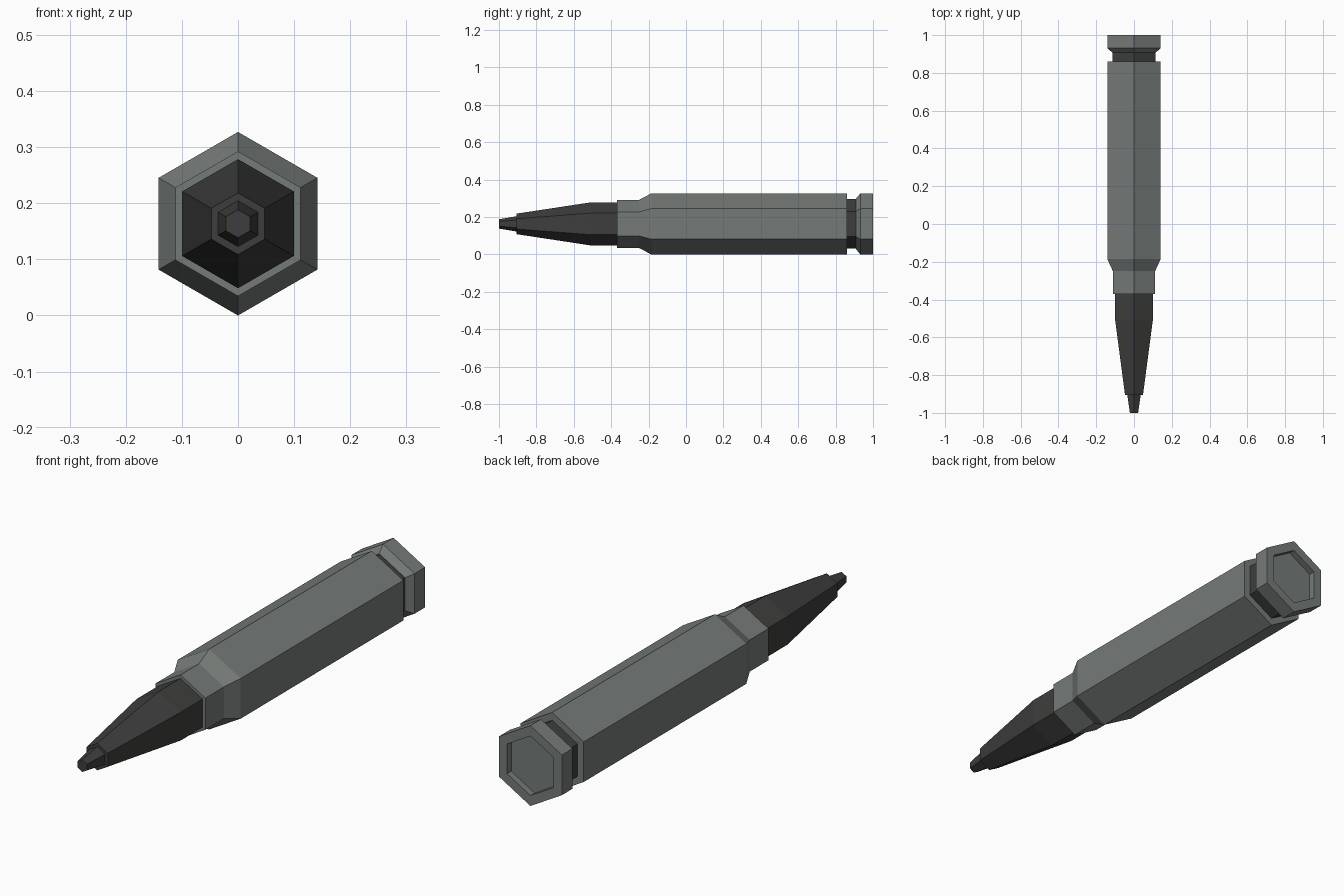
import bpy, bmesh, math

if "Cube" in bpy.data.objects:
    bpy.data.objects.remove(bpy.data.objects["Cube"])

R = 0.1635   # hexagon corner radius, also the height of the axis


def material(name, rgb):
    m = bpy.data.materials.new(name)
    m.diffuse_color = (*rgb, 1.0)
    m.use_nodes = True
    m.node_tree.nodes["Principled BSDF"].inputs["Base Color"].default_value = m.diffuse_color
    return m


steel = material("grey steel", (0.178, 0.198, 0.188))
dark = material("dark metal", (0.048, 0.048, 0.047))


def hex_lathe(name, profile, mat):
    """Six-sided solid along y from (y, corner radius) pairs, capped at both ends."""
    bm = bmesh.new()
    rings = []
    for y, r in profile:
        rings.append([bm.verts.new((r * math.sin(k * math.pi / 3), y,
                                    R + r * math.cos(k * math.pi / 3)))
                      for k in range(6)])
    for a, b in zip(rings, rings[1:]):
        for k in range(6):
            n = (k + 1) % 6
            bm.faces.new((a[k], a[n], b[n], b[k]))
    bm.faces.new(rings[0])
    bm.faces.new(rings[-1])
    bmesh.ops.recalc_face_normals(bm, faces=bm.faces)
    mesh = bpy.data.meshes.new(name)
    bm.to_mesh(mesh)
    bm.free()
    mesh.materials.append(mat)
    obj = bpy.data.objects.new(name, mesh)
    bpy.context.collection.objects.link(obj)
    return obj


# main body with shoulder and neck
hex_lathe("case_body", [(-0.37, 0.129), (-0.25, 0.129), (-0.185, R), (0.86, R)], steel)

# recessed dark groove between body and rim
hex_lathe("groove", [(0.855, 0.132), (0.915, 0.132)], dark)

# rear rim with bevelled front and sunken hexagonal base
hex_lathe("rim", [(0.908, 0.134), (0.932, R), (1.0, R), (1.0, 0.121), (0.973, 0.121)], steel)

# tapered nose with stepped tip
hex_lathe("nose", [(-0.36, 0.115), (-0.51, 0.115), (-0.905, 0.055),
                   (-0.905, 0.041), (-1.0, 0.025)], dark)
